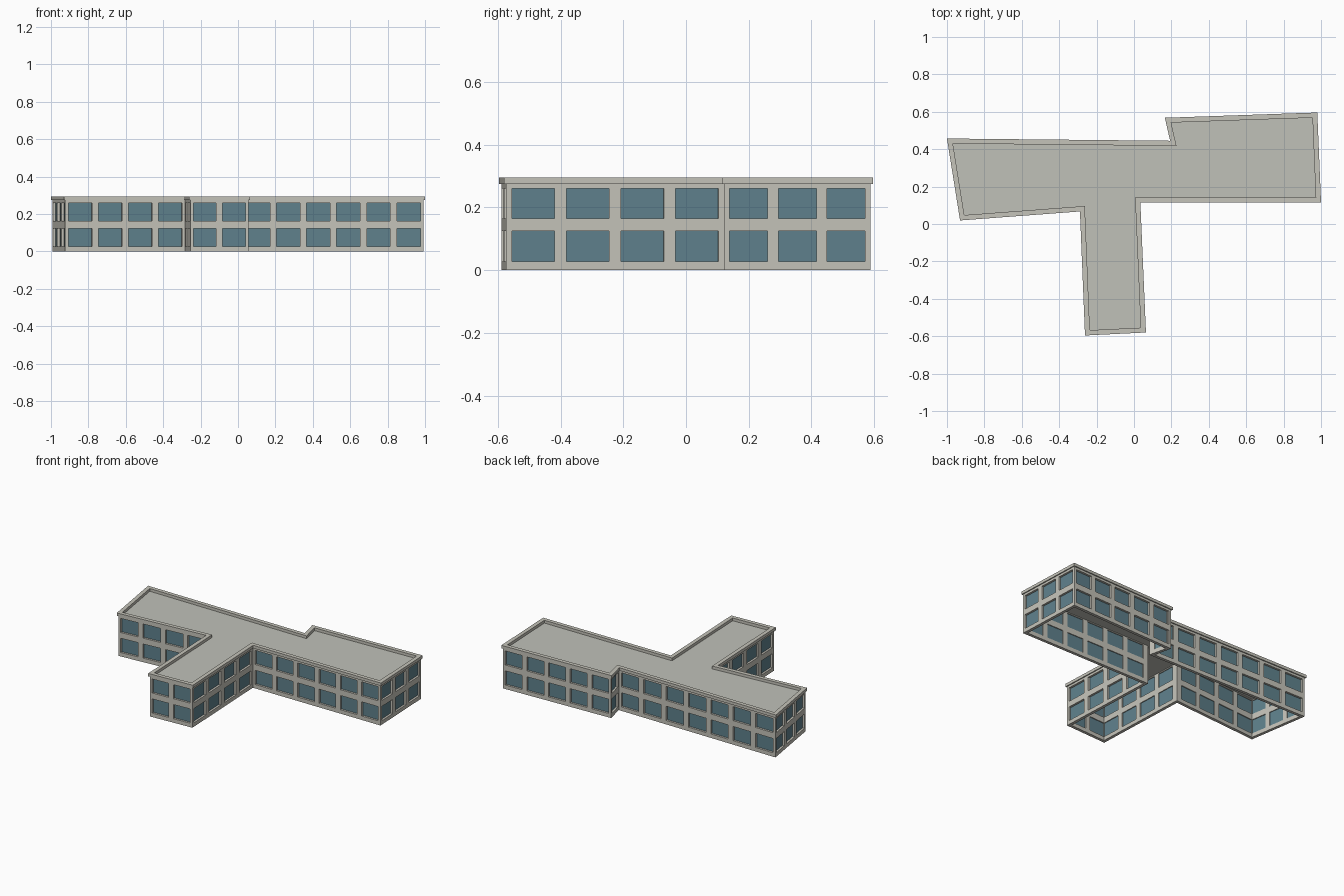
import bpy, bmesh
from mathutils import Vector

if "Cube" in bpy.data.objects:
    bpy.data.objects.remove(bpy.data.objects["Cube"])

# Footprint of the cornice, counter-clockwise seen from above
OUTLINE = [Vector(p) for p in (
    (-0.93, 0.019), (-0.289, 0.067), (-0.262, -0.596), (0.064, -0.58),
    (0.034, 0.115), (1.0, 0.115), (0.98, 0.596), (0.165, 0.568),
    (0.193, 0.445), (-1.0, 0.457))]
EAVES, TOP = 0.275, 0.295
WINDOW_ROWS = ((0.027, 0.124), (0.164, 0.260))
PITCH, MARGIN = 0.163, 0.11


def material(name, color):
    m = bpy.data.materials.new(name)
    m.diffuse_color = (*color, 1)
    m.use_nodes = True
    m.node_tree.nodes["Principled BSDF"].inputs["Base Color"].default_value = m.diffuse_color
    return m


wall_mat = material("pale stone", (0.56, 0.55, 0.49))
roof_mat = material("roof grey", (0.53, 0.535, 0.485))
glass_mat = material("blue glass", (0.115, 0.22, 0.265))


def inset(dist):
    """Outline moved inwards with mitred corners."""
    pts, n = [], len(OUTLINE)
    for i, p in enumerate(OUTLINE):
        a = (p - OUTLINE[i - 1]).normalized()
        b = (OUTLINE[(i + 1) % n] - p).normalized()
        na, nb = Vector((-a.y, a.x)), Vector((-b.y, b.x))
        pts.append(p + (na + nb) * dist / (1 + na.dot(nb)))
    return pts


def quad(bm, *pts):
    bm.faces.new([bm.verts.new(p) for p in pts])


def finish(bm, name, mat, recalc=True):
    bmesh.ops.remove_doubles(bm, verts=bm.verts, dist=0.0001)
    if recalc:
        bmesh.ops.recalc_face_normals(bm, faces=bm.faces)
    me = bpy.data.meshes.new(name)
    bm.to_mesh(me)
    bm.free()
    me.materials.append(mat)
    ob = bpy.data.objects.new(name, me)
    bpy.context.collection.objects.link(ob)


def at(p, z):
    return Vector((p.x, p.y, z))


# Walls with window openings, and the recessed panes
walls, panes = bmesh.new(), bmesh.new()
outer, inner = inset(0.007), inset(0.027)
zs = [0] + [z for row in WINDOW_ROWS for z in row] + [EAVES]
for i in range(len(outer)):
    j = (i + 1) % len(outer)
    a, b = outer[i], outer[j]
    d = (b - a).normalized()
    inward = Vector((-d.y, d.x))
    length = (b - a).length
    count = max(1, round(length / PITCH))
    step = length / count
    us = [0]
    for k in range(count):
        us += [(k + MARGIN) * step, (k + 1 - MARGIN) * step]
    us.append(length)
    out = [a + d * u for u in us]
    inn = [p + inward * 0.02 for p in out]
    inn[0], inn[-1] = inner[i], inner[j]
    for c in range(len(us) - 1):
        o0, o1, n0, n1 = out[c], out[c + 1], inn[c], inn[c + 1]
        quad(walls, at(o0, 0), at(n0, 0), at(n1, 0), at(o1, 0))
        quad(walls, at(o0, EAVES), at(o1, EAVES), at(n1, EAVES), at(n0, EAVES))
        for r in range(len(zs) - 1):
            lo, hi = zs[r], zs[r + 1]
            if c % 2 and r % 2:
                # reveals around the opening
                quad(walls, at(o0, lo), at(o1, lo), at(n1, lo), at(n0, lo))
                quad(walls, at(o0, hi), at(n0, hi), at(n1, hi), at(o1, hi))
                quad(walls, at(o0, lo), at(n0, lo), at(n0, hi), at(o0, hi))
                quad(walls, at(o1, lo), at(o1, hi), at(n1, hi), at(n1, lo))
                g0, g1 = o0 + inward * 0.014, o1 + inward * 0.014
                quad(panes, at(g0, lo), at(g1, lo), at(g1, hi), at(g0, hi))
            else:
                quad(walls, at(o0, lo), at(o1, lo), at(o1, hi), at(o0, hi))
                quad(walls, at(n0, lo), at(n0, hi), at(n1, hi), at(n1, lo))
finish(walls, "walls", wall_mat)
finish(panes, "window_panes", glass_mat, recalc=False)

# Flat roof slab, open underneath
bm = bmesh.new()
slab = inset(0.012)
low = [bm.verts.new(at(p, EAVES - 0.008)) for p in slab]
high = [bm.verts.new(at(p, EAVES + 0.001)) for p in slab]
bm.faces.new(low[::-1])
bm.faces.new(high)
for i in range(len(slab)):
    j = (i + 1) % len(slab)
    bm.faces.new((low[i], low[j], high[j], high[i]))
finish(bm, "roof", roof_mat)

# Overhanging cornice and parapet ring
bm = bmesh.new()
o, n = inset(0), inset(0.027)
for i in range(len(o)):
    j = (i + 1) % len(o)
    section = [(o, EAVES), (o, TOP), (n, TOP), (n, EAVES)]
    for k in range(4):
        (p, z), (q, w) = section[k], section[(k + 1) % 4]
        quad(bm, at(p[i], z), at(p[j], z), at(q[j], w), at(q[i], w))
finish(bm, "cornice", wall_mat)
